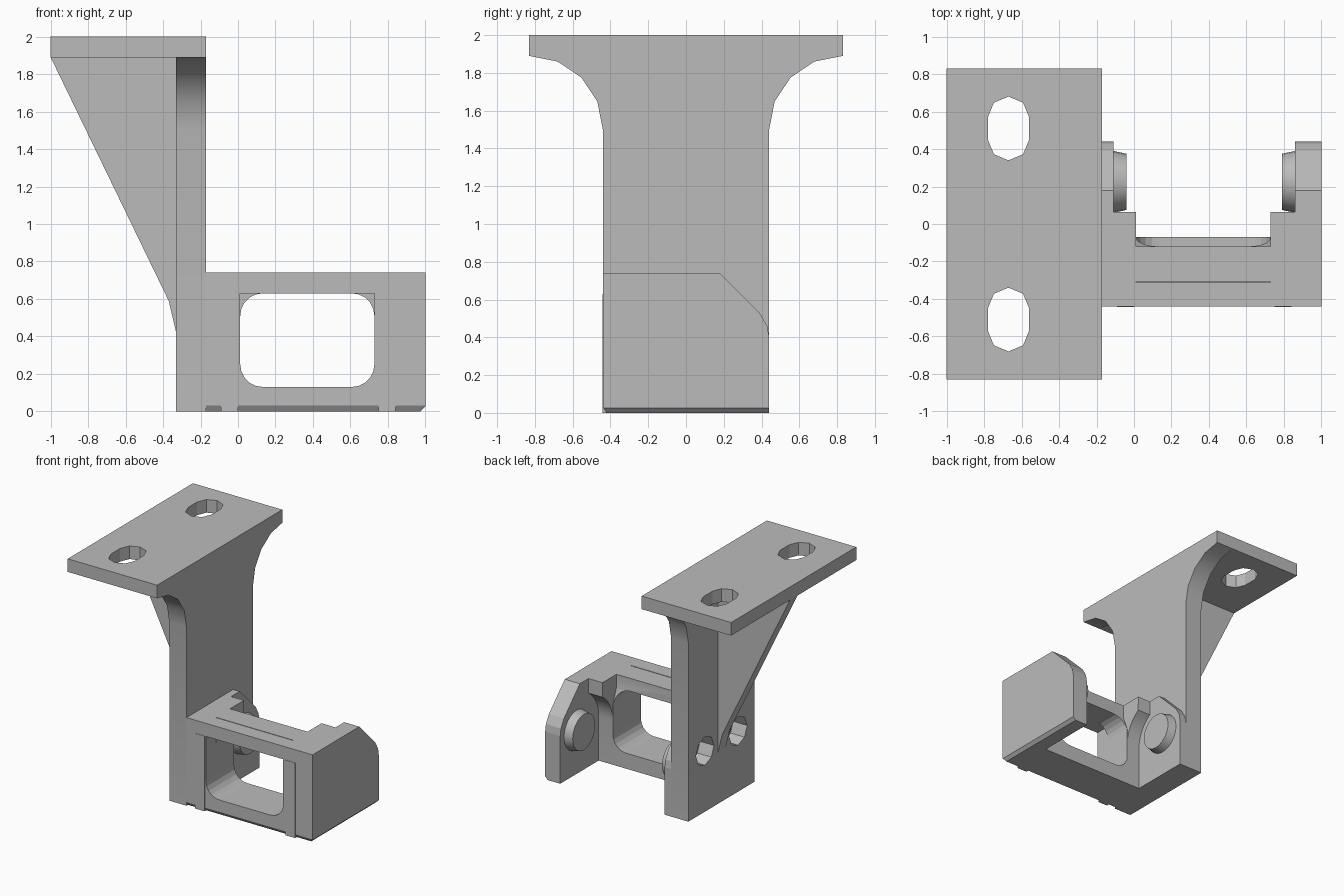
import bpy, bmesh, math
from math import cos, sin, pi, radians

cube = bpy.data.objects.get("Cube")
if cube:
    bpy.data.objects.remove(cube, do_unlink=True)

grey = bpy.data.materials.new("light_grey")
grey.use_nodes = True
grey.diffuse_color = (0.5, 0.5, 0.5, 1)
grey.node_tree.nodes["Principled BSDF"].inputs["Base Color"].default_value = (0.5, 0.5, 0.5, 1)

# Maps (profile u, profile v, depth) to world for each extrusion axis
AXES = {"x": lambda u, v, d: (d, u, v),
        "y": lambda u, v, d: (u, d, v),
        "z": lambda u, v, d: (u, v, d)}


def prism(name, points, axis, start, end, bevel_edge=None):
    """Extrude a closed profile along an axis; optionally chamfer chosen edges."""
    bm = bmesh.new()
    place = AXES[axis]
    a = [bm.verts.new(place(u, v, start)) for u, v in points]
    b = [bm.verts.new(place(u, v, end)) for u, v in points]
    bm.faces.new(a)
    bm.faces.new(b)
    for i in range(len(points)):
        j = (i + 1) % len(points)
        bm.faces.new((a[i], a[j], b[j], b[i]))
    if bevel_edge:
        edges = [e for e in bm.edges if all(bevel_edge(v.co) for v in e.verts)]
        bmesh.ops.bevel(bm, geom=edges, offset=0.025, segments=1, affect="EDGES")
    bmesh.ops.recalc_face_normals(bm, faces=bm.faces[:])
    mesh = bpy.data.meshes.new(name)
    bm.to_mesh(mesh)
    bm.free()
    mesh.materials.append(grey)
    obj = bpy.data.objects.new(name, mesh)
    bpy.context.collection.objects.link(obj)
    return obj


def arc(cx, cy, r, a0, a1, n):
    steps = [radians(a0 + (a1 - a0) * i / n) for i in range(n + 1)]
    return [(cx + r * cos(t), cy + r * sin(t)) for t in steps]


def rect(u0, u1, v0, v1):
    return [(u0, v0), (u1, v0), (u1, v1), (u0, v1)]


def cut(obj, *cutters):
    for c in cutters:
        c.hide_render = True
        c.hide_set(True)
        mod = obj.modifiers.new(c.name, "BOOLEAN")
        mod.operation = "DIFFERENCE"
        mod.solver = "EXACT"
        mod.object = c


def smooth(obj):
    bpy.ops.object.select_all(action="DESELECT")
    obj.select_set(True)
    bpy.context.view_layer.objects.active = obj
    bpy.ops.object.shade_smooth_by_angle(angle=radians(30))


# Mounting plate with two slotted holes
plate = prism("mounting_plate", rect(-1, -0.17, -0.83, 0.83), "z", 1.89, 2)
for side, y in (("front", -0.51), ("back", 0.51)):
    slot = arc(-0.67, y + 0.06, 0.11, 0, 180, 4) + arc(-0.67, y - 0.06, 0.11, 180, 360, 4)
    cut(plate, prism(side + "_slot_cutter", slot, "z", 1.8, 2.1))

# Upright that flares into the plate
flare = arc(0.83, 1.5, 0.39, 180, 90, 4)
half = [(0.44, 0)] + flare
upright = prism("upright", half + [(-y, z) for y, z in reversed(half)], "x", -0.33, -0.17)
for side, y in (("front", -0.22), ("back", 0.22)):
    cut(upright, prism(side + "_bolt_cutter", arc(y, 0.51, 0.12, 0, 315, 7), "x", -0.4, -0.2))
smooth(upright)

# Gusset rib beneath the plate
prism("gusset", [(-1, 1.89), (-0.37, 0.59), (-0.33, 0.42), (-0.33, 1.89)], "y", -0.05, 0.05)

# Two arms with a sloped, rounded rear top corner
front_edge = [(-0.44, 0.74), (-0.44, 0.03), (-0.42, 0)]
arm = front_edge + [(0.44, 0), (0.44, 0.4), (0.43, 0.46), (0.39, 0.53), (0.18, 0.74)]
prism("left_arm", arm, "x", 0.86, 1, lambda c: c.x > 0.99 and c.z < 0.01)
prism("right_arm", arm, "x", -0.17, -0.11)

# Blocks beside the window, hollowed around the pivot bosses
relief = arc(0.225, 0.37, 0.295, 180, 123, 6)
block = front_edge + [(-0.07, 0)] + relief + [(0.065, 0.74)]
for name, x0, x1 in (("left_block", 0.73, 0.86), ("right_block", -0.11, 0.01)):
    smooth(prism(name, block, "x", x0, x1))

# Window frame across the middle: rounded opening, squarer at the front top
frame = prism("window_frame", front_edge + [(-0.07, 0), (-0.07, 0.5), (-0.12, 0.63), (-0.12, 0.74)],
              "x", 0, 0.74)
r, x0, x1, z0, z1 = 0.12, 0.012, 0.728, 0.13, 0.63
opening = (arc(x1 - r, z1 - r, r, 0, 90, 5) + arc(x0 + r, z1 - r, r, 90, 180, 5)
           + arc(x0 + r, z0 + r, r, 180, 270, 5) + arc(x1 - r, z0 + r, r, 270, 360, 5))
cut(frame,
    prism("window_cutter", opening, "y", -0.6, 0.2),
    prism("window_front_cutter", rect(x0, x1, 0.4, z1), "y", -0.6, -0.31),
    prism("seam_cutter", rect(x0, x1, -0.313, -0.307), "z", 0.7, 0.8))
smooth(frame)

# Slim ribs at the front beside the window
for name, x0, x1 in (("left_rib", 0.75, 0.84), ("right_rib", -0.09, 0)):
    prism(name, rect(x0, x1, 0, 0.63), "y", -0.443, -0.3)


# Tapered pivot bosses facing each other
def boss(name, base, tip):
    bm = bmesh.new()
    bmesh.ops.create_cone(bm, cap_ends=True, segments=24, radius1=0.165, radius2=0.15,
                          depth=abs(tip - base))
    mesh = bpy.data.meshes.new(name)
    bm.to_mesh(mesh)
    bm.free()
    mesh.materials.append(grey)
    obj = bpy.data.objects.new(name, mesh)
    obj.location = ((base + tip) / 2, 0.225, 0.37)
    obj.rotation_euler.y = math.copysign(pi / 2, tip - base)
    bpy.context.collection.objects.link(obj)
    smooth(obj)


boss("left_boss", 0.86, 0.79)
boss("right_boss", -0.11, -0.04)
